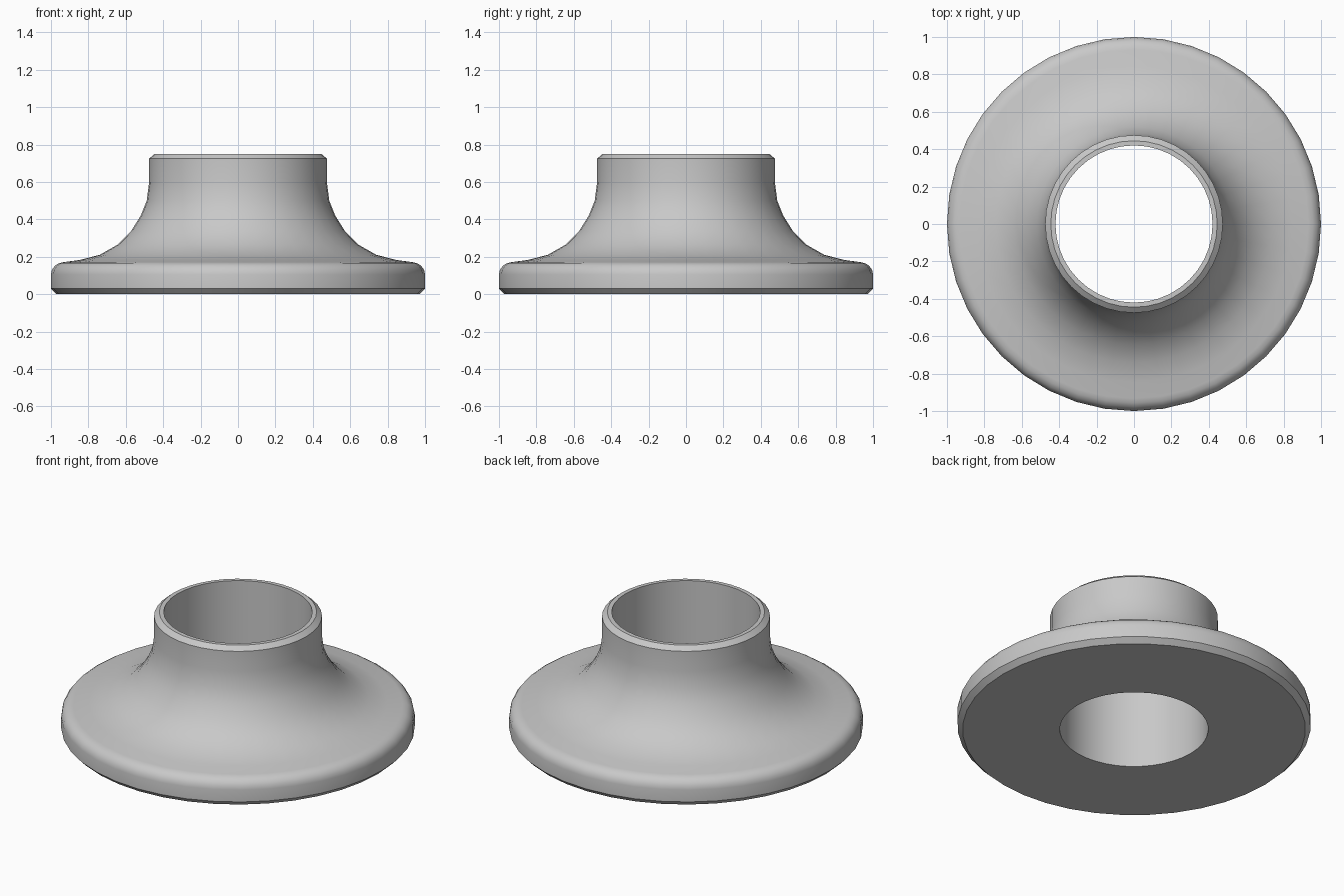
import bpy
import bmesh
import math

cube = bpy.data.objects.get("Cube")
if cube:
    bpy.data.objects.remove(cube, do_unlink=True)

SEGMENTS = 40

grey = bpy.data.materials.new("light grey")
grey.use_nodes = True
colour = (0.58, 0.58, 0.58, 1)
grey.diffuse_color = colour
grey.node_tree.nodes["Principled BSDF"].inputs["Base Color"].default_value = colour

# Closed cross-section (radius, height): base chamfer, rim, flare, collar, bore
profile = [(0.42, 0), (0.97, 0), (1, 0.03), (1, 0.105)]
profile += [(0.93 + 0.07 * math.cos(a), 0.105 + 0.066 * math.sin(a))
            for a in (math.radians(d) for d in (22, 45, 67, 88))]
profile += [(0.845, 0.183), (0.74, 0.21), (0.643, 0.265), (0.573, 0.335),
            (0.52, 0.42), (0.488, 0.5), (0.475, 0.6), (0.475, 0.725),
            (0.445, 0.75), (0.42, 0.75)]

# Revolve the section around z
bm = bmesh.new()
rings = []
for i in range(SEGMENTS):
    a = math.tau * i / SEGMENTS
    rings.append([bm.verts.new((r * math.cos(a), r * math.sin(a), z)) for r, z in profile])
for i, ring in enumerate(rings):
    after = rings[(i + 1) % SEGMENTS]
    for j in range(len(profile)):
        k = (j + 1) % len(profile)
        bm.faces.new((ring[j], after[j], after[k], ring[k]))
bmesh.ops.recalc_face_normals(bm, faces=bm.faces)

mesh = bpy.data.meshes.new("flared_collar")
bm.to_mesh(mesh)
bm.free()
mesh.materials.append(grey)
collar = bpy.data.objects.new("flared_collar", mesh)
bpy.context.collection.objects.link(collar)

# Smooth the flare while keeping the chamfers and bore edges crisp
bpy.ops.object.select_all(action="DESELECT")
collar.select_set(True)
bpy.context.view_layer.objects.active = collar
bpy.ops.object.shade_smooth_by_angle(angle=math.radians(32))
